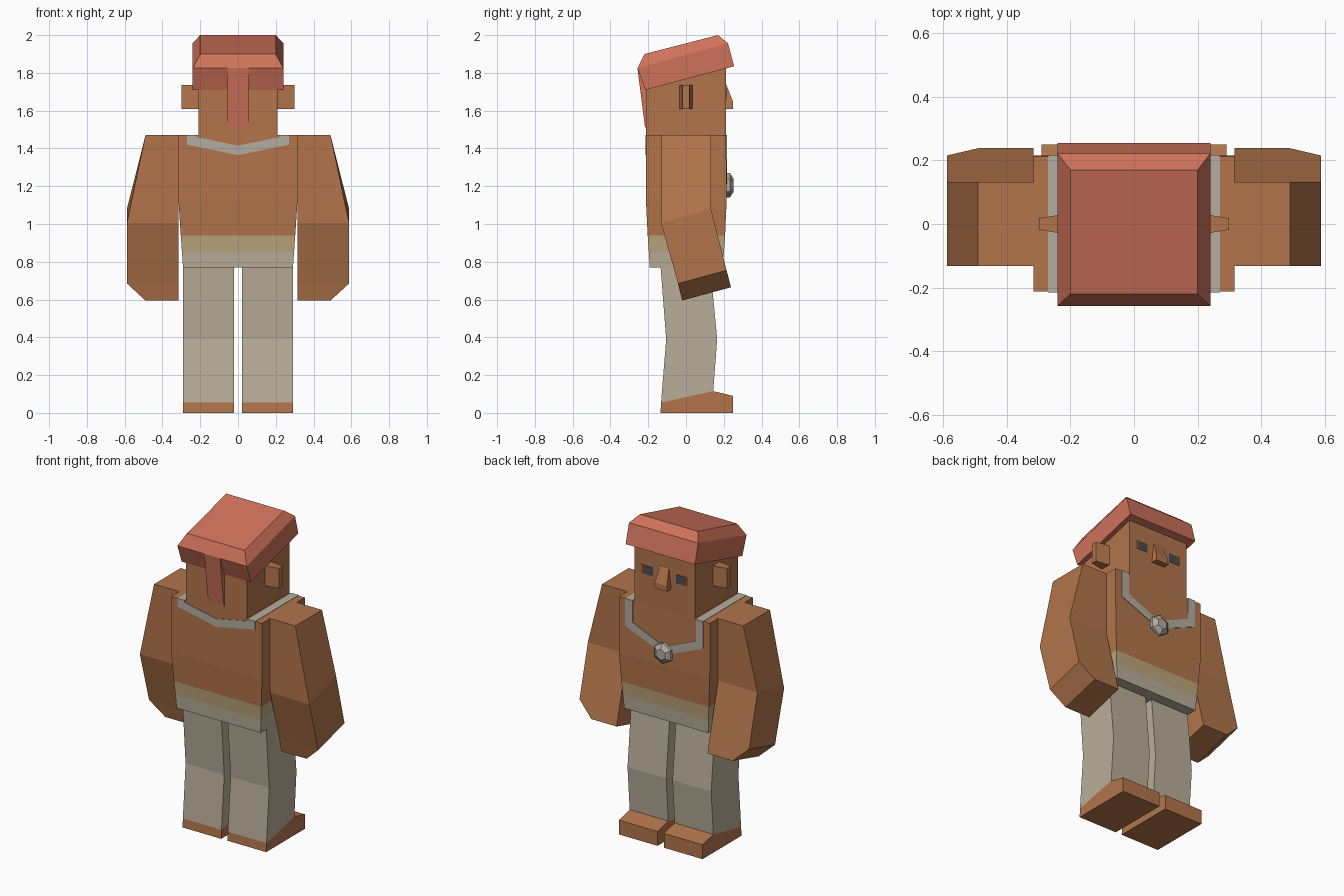
import bpy, bmesh
from mathutils import Vector

if "Cube" in bpy.data.objects:
    bpy.data.objects.remove(bpy.data.objects["Cube"])


def material(name, r, g, b):
    m = bpy.data.materials.new(name)
    lin = [(((c / 255) + 0.055) / 1.055) ** 2.4 for c in (r, g, b)]
    m.diffuse_color = (*lin, 1)
    m.use_nodes = True
    m.node_tree.nodes["Principled BSDF"].inputs["Base Color"].default_value = m.diffuse_color
    return m


SKIN = material("skin_brown", 178, 117, 75)
HAIR = material("hair_red", 206, 114, 90)
CLOTH = material("cloth_grey", 186, 174, 154)
SASH = material("sash_tan", 188, 166, 124)
SILVER = material("silver", 180, 172, 160)
DARK = material("eye_dark", 70, 76, 84)
BROW = material("eye_rim", 110, 70, 48)


def loft(name, rings, mats, mirror=False):
    """Skin matching rings with flat faces; one material per band."""
    bm = bmesh.new()
    loops = [[bm.verts.new(Vector(p)) for p in ring] for ring in rings]
    n = len(loops[0])
    bm.faces.new(loops[0])
    bm.faces.new(loops[-1]).material_index = len(mats) - 1
    for k, (a, b) in enumerate(zip(loops, loops[1:])):
        for i in range(n):
            j = (i + 1) % n
            f = bm.faces.new((a[i], a[j], b[j], b[i]))
            f.material_index = min(k, len(mats) - 1)
    bmesh.ops.recalc_face_normals(bm, faces=bm.faces)
    me = bpy.data.meshes.new(name)
    bm.to_mesh(me)
    bm.free()
    for m in mats:
        me.materials.append(m)
    ob = bpy.data.objects.new(name, me)
    bpy.context.collection.objects.link(ob)
    if mirror:
        mod = ob.modifiers.new("mirror", "MIRROR")
        mod.use_mirror_merge = False
    return ob


def quad(x0, x1, back, front):
    """Ring spanning x0..x1 between two (y, z) points."""
    return [(x0, *back), (x1, *back), (x1, *front), (x0, *front)]


def side_prism(name, x0, x1, profile, mat, mirror=False):
    return loft(name, [[(x, y, z) for y, z in profile] for x in (x0, x1)], [mat], mirror)


def face_prism(name, y0, y1, profile, mat, mirror=True):
    return loft(name, [[(x, y, z) for x, z in profile] for y in (y0, y1)], [mat], mirror)


# Torso with sash and shirt hem
torso = [(0.315, -0.212, 0.212, 1.47), (0.315, -0.212, 0.215, 1.12),
         (0.303, -0.203, 0.207, 0.94), (0.297, -0.197, 0.201, 0.855),
         (0.291, -0.192, 0.196, 0.77)]
loft("torso", [quad(-w, w, (b, z), (f, z)) for w, b, f, z in torso],
     [SKIN, SKIN, SASH, CLOTH])

# Head and hair cap, tilted back
side_prism("head", -0.21, 0.21,
           [(-0.213, 1.47), (0.212, 1.47), (0.212, 1.84), (-0.213, 1.73)], SKIN)
loft("hair_cap", [quad(-0.24, 0.24, (-0.215, 1.71), (0.255, 1.835)),
                  quad(-0.24, 0.24, (-0.257, 1.825), (0.222, 1.957)),
                  quad(-0.2, 0.2, (-0.22, 1.90), (0.17, 2.0))], [HAIR])
side_prism("hair_tail", -0.055, 0.055,
           [(-0.257, 1.825), (-0.213, 1.71), (-0.211, 1.51), (-0.217, 1.51)], HAIR)

# Ears, nose and eyes
loft("ear", [[(x, -w, 1.61), (x, w, 1.61), (x, w, 1.735), (x, -w, 1.735)]
             for x, w in ((0.205, 0.034), (0.298, 0.018))], [SKIN], True)
loft("nose", [quad(-0.045, 0.045, (0.205, 1.61), (0.25, 1.61)),
              quad(-0.042, 0.042, (0.205, 1.645), (0.25, 1.645)),
              quad(-0.03, 0.03, (0.205, 1.74), (0.213, 1.74))], [SKIN])
for label, xa, xb, mat in (("eye", 0.08, 0.135, DARK), ("eye_rim", 0.135, 0.16, BROW)):
    face_prism(label, 0.205, 0.214,
               [(xa, 1.66), (xb, 1.66), (xb, 1.715), (xa, 1.715)], mat)

# Necklace: front V, shoulder strips, shallow back V, six-sided pendant
face_prism("necklace_front", 0.205, 0.217,
           [(0, 1.19), (0.27, 1.30), (0.27, 1.472), (0.22, 1.472),
            (0.22, 1.335), (0, 1.24)], SILVER)
face_prism("necklace_back", -0.215, -0.205,
           [(0, 1.365), (0.27, 1.42), (0.27, 1.472), (0.22, 1.472),
            (0.22, 1.46), (0, 1.415)], SILVER)
side_prism("necklace_shoulder", 0.22, 0.27,
           [(-0.21, 1.465), (0.21, 1.465), (0.21, 1.472), (-0.21, 1.472)], SILVER, True)
hexagon = [(0, -1), (0.87, -0.5), (0.87, 0.5), (0, 1), (-0.87, 0.5), (-0.87, -0.5)]
loft("pendant", [[(x * r, y, 1.205 + z * r) for x, z in hexagon]
                 for y, r in ((0.21, 0.065), (0.232, 0.065), (0.252, 0.035))], [SILVER])

# Arms with bent elbow and chamfered hand
loft("arm", [quad(0.315, 0.49, (-0.132, 1.47), (0.132, 1.47)),
             quad(0.315, 0.588, (-0.132, 1.005), (0.132, 1.08)),
             quad(0.315, 0.588, (-0.042, 0.685), (0.215, 0.755)),
             quad(0.315, 0.49, (-0.02, 0.595), (0.238, 0.665))], [SKIN], True)

# Legs and feet
loft("leg", [quad(0.022, 0.29, (-0.135, 0.78), (0.128, 0.78)),
             quad(0.022, 0.29, (-0.105, 0.39), (0.165, 0.39)),
             quad(0.022, 0.29, (-0.132, 0.055), (0.144, 0.115))], [CLOTH], True)
side_prism("foot", 0.022, 0.29,
           [(-0.135, 0), (0.25, 0), (0.25, 0.09), (0.144, 0.115), (-0.132, 0.055)],
           SKIN, True)
